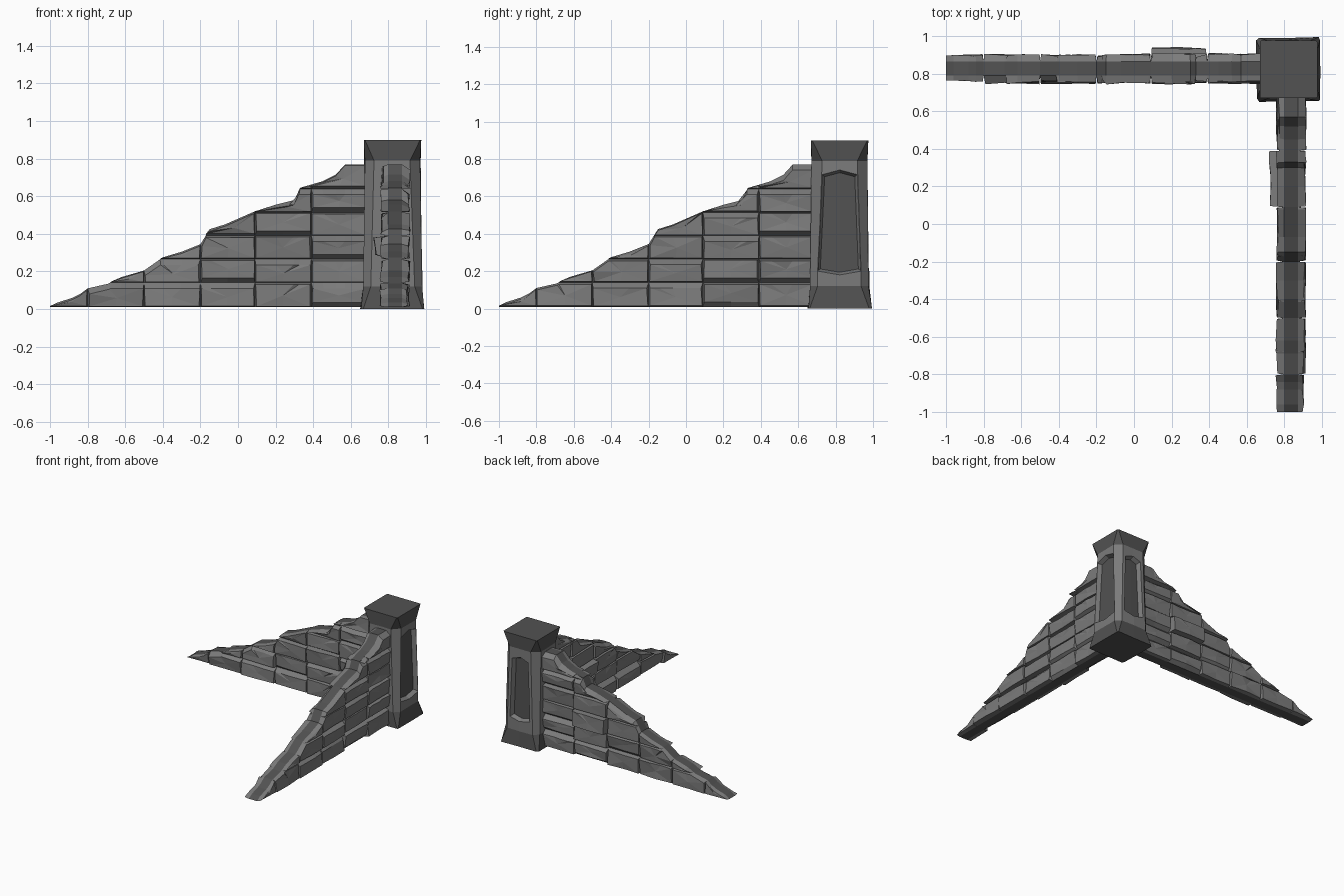
import bpy, bmesh, random
from mathutils import Vector

if "Cube" in bpy.data.objects:
    bpy.data.objects.remove(bpy.data.objects["Cube"])

random.seed(4)
C = 0.827            # centre line of the pillar and both walls


def material(name, v):
    m = bpy.data.materials.new(name)
    m.diffuse_color = (v, v, v, 1)
    m.use_nodes = True
    m.node_tree.nodes["Principled BSDF"].inputs["Base Color"].default_value = m.diffuse_color
    return m


STONE, DARK = material("stone", 0.2), material("dark_stone", 0.085)


def finish(bm, name, *mats):
    bmesh.ops.recalc_face_normals(bm, faces=bm.faces)
    me = bpy.data.meshes.new(name)
    bm.to_mesh(me)
    bm.free()
    for m in mats:
        me.materials.append(m)
    ob = bpy.data.objects.new(name, me)
    bpy.context.collection.objects.link(ob)
    return ob


def loft(bm, rings):
    """Skin a list of vertex loops and close both ends."""
    rows = [[bm.verts.new(p) for p in r] for r in rings]
    n = len(rows[0])
    skin = [[bm.faces.new((a[i], a[(i + 1) % n], b[(i + 1) % n], b[i])) for i in range(n)]
            for a, b in zip(rows, rows[1:])]
    return skin, [bm.faces.new(rows[0]), bm.faces.new(rows[-1])]


# Corner pillar: chamfered square rings with a midpoint on every side
def ring(z, h, c, jit=0.0):
    pts = []
    for k in range(4):
        for u, v in ((h, c - h), (h, 0), (h, h - c)):
            for _ in range(k):
                u, v = -v, u
            pts.append((C + u - 0.005 + random.uniform(-jit, jit),
                        C + v - 0.005 + random.uniform(-jit, jit), z))
    return pts


bm = bmesh.new()
skin, ends = loft(bm, [ring(0, .17, .012, .004), ring(.12, .156, .04, .003),
                       ring(.79, .15, .055, .004), ring(.9, .153, .006)])
for f in skin[0] + skin[2] + ends:
    f.material_index = 1
# pointed recessed panels on the two outer faces
for k in (0, 3):
    faces = [skin[1][k], skin[1][k + 1]]
    axis = 0 if k == 0 else 1
    bmesh.ops.inset_region(bm, faces=faces, thickness=.025, use_even_offset=True)
    for v in {v for f in faces for v in f.verts}:
        v.co.z = .47 + (v.co.z - .47) * .77
        if abs(v.co[1 - axis] - C) < .03:
            v.co.z += .025 if v.co.z > .47 else -.02
    bmesh.ops.inset_region(bm, faces=faces, thickness=.014, use_even_offset=True)
    for v in {v for f in faces for v in f.verts}:
        v.co[axis] -= .035
    for f in faces:
        f.material_index = 1
finish(bm, "corner_pillar", STONE, DARK)

# Ragged sloping top line of a wall
TOP = [(-1, .01), (-.96, .035), (-.88, .06), (-.84, .08), (-.8, .11), (-.69, .135), (-.62, .17),
       (-.5, .205), (-.4, .275), (-.3, .305), (-.2, .345), (-.15, .425), (-.07, .45), (.09, .52),
       (.2, .555), (.3, .58), (.33, .645), (.45, .68), (.52, .715), (.57, .77), (.69, .77)]


def top_at(x):
    for (a, p), (b, q) in zip(TOP, TOP[1:]):
        if a <= x <= b:
            return p + (q - p) * (x - a) / (b - a)
    return TOP[-1][1]


def x_at(z):
    """Position where the top line reaches height z."""
    for (a, p), (b, q) in zip(TOP, TOP[1:]):
        if p <= z < q:
            return a + (b - a) * (z - p) / (q - p)
    return TOP[-2][0]


def brick(bm, x0, x1, z0, z1, y, side, extra):
    """One tapered stone, clipped by the sloping top line."""
    x0 = max(x0, x_at(z0))
    if x1 - x0 < .02:
        return
    xs = sorted({x0, x1} | {x for x in [p[0] for p in TOP] + [x_at(z1)] if x0 + .01 < x < x1 - .01})
    if xs[-1] - xs[0] > .25 and len(xs) == 2:
        xs.insert(1, x0 + (x1 - x0) * random.uniform(.3, .7))
    poly = [(x, z0) for x in (x0, (x0 + x1) / 2, x1)]
    poly += [(x, min(z1, top_at(x))) for x in reversed(xs)]
    if poly[-1][1] - z0 < .002:
        poly.pop()
    cx = (x0 + x1) / 2
    low, high = random.uniform(.025, .042), random.uniform(.025, .042)
    cut, foot = random.choice((.006, .01, .03)), random.choice((.004, .006, .025))
    back, front = [], []
    for x, z in poly:
        upper = z > z0 + .004
        d = (high if upper else low) + random.uniform(-.006, .006) + extra * (x < .4)
        dz = -min(cut, (z - z0) * .4) if upper else min(foot, .15 * (top_at(cx) - z0))
        fx = cx + (x - cx) * random.uniform(.93, .985)
        if x0 < -.95 and x < -.95:
            fx = x
        back.append((x, y, z))
        front.append((fx, y + side * d, z + dz))
    _, ends = loft(bm, [back, front])
    # faceted, slightly domed front
    hub = bmesh.ops.poke(bm, faces=[ends[1]])["verts"][0]
    hub.co.y += side * random.uniform(-.003, .004)


ROWS = [.01, .14, .265, .39, .515, .64, .771]
JOINTS = [-1, -.8, -.5, -.2, .09, .39, .685]


def wall(name, place):
    # thin core whose top edge shows as the dark crest
    bm = bmesh.new()
    outline = [(.69, .01)] + TOP
    skin, _ = loft(bm, [[(x, C + s * .037, z) for x, z in outline] for s in (-1, 1)])
    bm.transform(place)
    finish(bm, name + "_core", DARK)
    # stacked stones on both faces
    bm = bmesh.new()
    for side in (-1, 1):
        for r, (z0, z1) in enumerate(zip(ROWS, ROWS[1:])):
            for j, (x0, x1) in enumerate(zip(JOINTS, JOINTS[1:])):
                bulge = .04 if (side == 1 and r == 2 and j == 4) else 0
                brick(bm, x0, x1, z0, z1, C + side * .037, side, bulge)
    bm.transform(place)
    finish(bm, name + "_stones", STONE)


from mathutils import Matrix
wall("left_wall", Matrix.Identity(4))
# same wall turned a quarter about the vertical: (x, y) -> (2C - y, x)
random.seed(4)
wall("front_wall", Matrix(((0, -1, 0, 2 * C + .008), (1, 0, 0, 0), (0, 0, 1, 0), (0, 0, 0, 1))))
